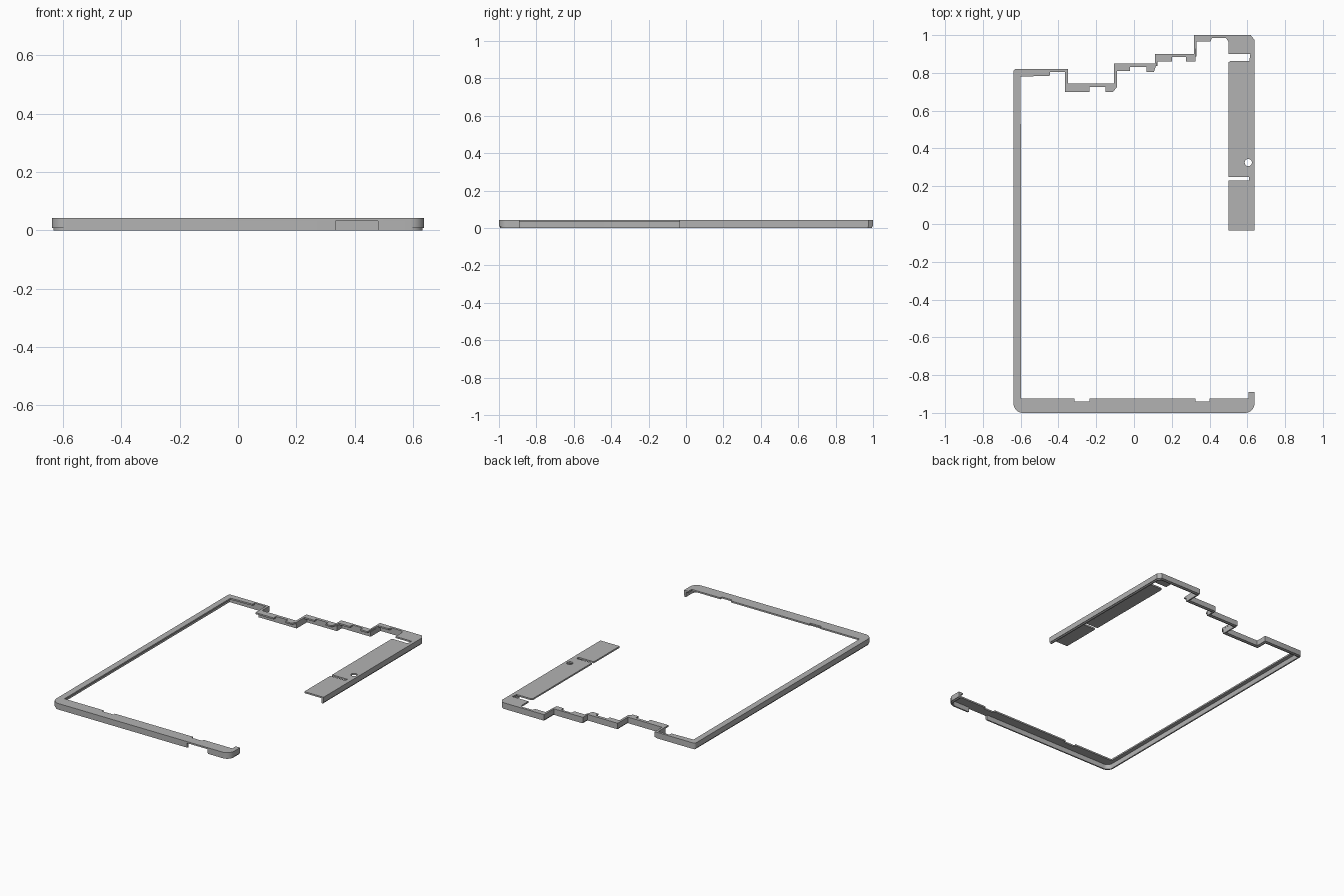
import bpy, bmesh, math
from mathutils import Vector

cube = bpy.data.objects.get("Cube")
if cube:
    bpy.data.objects.remove(cube, do_unlink=True)

TOP, UNDER = 0.042, 0.032      # top plate faces
X, R = 0.638, 0.05             # half width, front corner radius

grey = bpy.data.materials.new("plain_grey")
grey.use_nodes = True
grey.diffuse_color = (0.45, 0.45, 0.45, 1)
grey.node_tree.nodes["Principled BSDF"].inputs["Base Color"].default_value = grey.diffuse_color


def finish(bm, name):
    bmesh.ops.recalc_face_normals(bm, faces=bm.faces)
    mesh = bpy.data.meshes.new(name)
    bm.to_mesh(mesh)
    bm.free()
    mesh.materials.append(grey)
    obj = bpy.data.objects.new(name, mesh)
    bpy.context.collection.objects.link(obj)
    bpy.ops.object.select_all(action='DESELECT')
    obj.select_set(True)
    bpy.context.view_layer.objects.active = obj
    bpy.ops.object.shade_smooth_by_angle(angle=math.radians(30))
    return obj


def arc(cx, cy, r, start, end, n=8):
    return [(cx + r * math.cos(math.radians(start + (end - start) * i / n)),
             cy + r * math.sin(math.radians(start + (end - start) * i / n))) for i in range(n + 1)]


def slab(name, loops, z0, z1):
    """Flat plate from an outline and optional hole loops."""
    bm = bmesh.new()
    for loop in loops:
        vs = [bm.verts.new((x, y, z0)) for x, y in loop]
        for a, b in zip(vs, vs[1:] + vs[:1]):
            bm.edges.new((a, b))
    bmesh.ops.triangle_fill(bm, edges=bm.edges[:], use_beauty=True)
    res = bmesh.ops.extrude_face_region(bm, geom=bm.faces[:])
    for v in res["geom"]:
        if isinstance(v, bmesh.types.BMVert):
            v.co.z = z1
    bmesh.ops.dissolve_limit(bm, angle_limit=0.01, verts=bm.verts[:], edges=bm.edges[:])
    return finish(bm, name)


def inward(path, i, d):
    """Mitred offset of one path point towards its right side."""
    p = [Vector(q) for q in path]
    dirs = []
    if i > 0:
        dirs.append((p[i] - p[i - 1]).normalized())
    if i < len(p) - 1:
        dirs.append((p[i + 1] - p[i]).normalized())
    normals = [Vector((v.y, -v.x)) for v in dirs]
    m = sum(normals, Vector((0, 0))).normalized()
    return p[i] + m * (d / max(m.dot(normals[0]), 0.3))


def wall(name, path):
    """Rim wall with a stepped lower lip, swept along an open path."""
    profile = [(0, UNDER), (0, 0.007), (0.005, 0.007), (0.005, 0), (0.014, 0), (0.014, UNDER)]
    bm = bmesh.new()
    rings = [[bm.verts.new((*inward(path, i, d), z)) for d, z in profile] for i in range(len(path))]
    n = len(profile)
    for a, b in zip(rings, rings[1:]):
        for k in range(n):
            bm.faces.new((a[k], a[(k + 1) % n], b[(k + 1) % n], b[k]))
    bm.faces.new(rings[0])
    bm.faces.new(rings[-1])
    return finish(bm, name)


# Outer outline, clockwise from the front left end to the end of the side panel
front_hook = [(X, -0.89)] + arc(X - R, -1 + R, R, 0, -90)
main_run = arc(-X + R, -1 + R, R, -90, -180) + arc(-X + 0.012, 0.808, 0.012, 180, 90, 3) + [
    (-0.35, 0.82), (-0.35, 0.745), (-0.105, 0.745), (-0.105, 0.85), (0.11, 0.85),
    (0.11, 0.9), (0.317, 0.9), (0.317, 1), (0.618, 1), (X, 0.975), (X, -0.035)]

# Inner edge of the top plate: side panel with slots, stepped tabs, then plain sides
panel_edge = [(0.5, -0.035), (0.5, 0.23), (0.61, 0.23), (0.61, 0.25), (0.5, 0.25),
              (0.5, 0.855), (0.508, 0.862), (0.61, 0.862), (0.616, 0.9), (0.5, 0.9)]
tab_edge = [(0.5, 0.965), (0.487, 0.984), (0.412, 0.984), (0.405, 0.965), (0.332, 0.965),
            (0.325, 0.86), (0.275, 0.86), (0.275, 0.885), (0.2, 0.885), (0.2, 0.86),
            (0.125, 0.86), (0.105, 0.805), (0.065, 0.805), (0.065, 0.83), (-0.02, 0.83),
            (-0.02, 0.81), (-0.09, 0.81), (-0.09, 0.725), (-0.11, 0.7), (-0.15, 0.7),
            (-0.15, 0.725), (-0.235, 0.725), (-0.235, 0.7), (-0.365, 0.7),
            (-0.365, 0.805), (-0.445, 0.805), (-0.445, 0.785), (-0.6, 0.78)]
front_edge = [(-0.597, -0.925)]
for x0, x1 in ((-0.315, -0.235), (0.325, 0.4)):      # clip notches
    front_edge += [(x0, -0.925), (x0, -0.94), (x1, -0.94), (x1, -0.925)]
front_edge += [(0.607, -0.925), (0.607, -0.89)]

screw_hole = arc(0.605, 0.325, 0.019, 0, 345, 23)
slab("top_plate", [front_hook + main_run + panel_edge + tab_edge + front_edge, screw_hole], UNDER, TOP)

# Rim walls, leaving the port opening in the front
wall("front_corner_wall", front_hook + [(0.48, -1)])
wall("rim_wall", [(0.335, -1)] + main_run)
